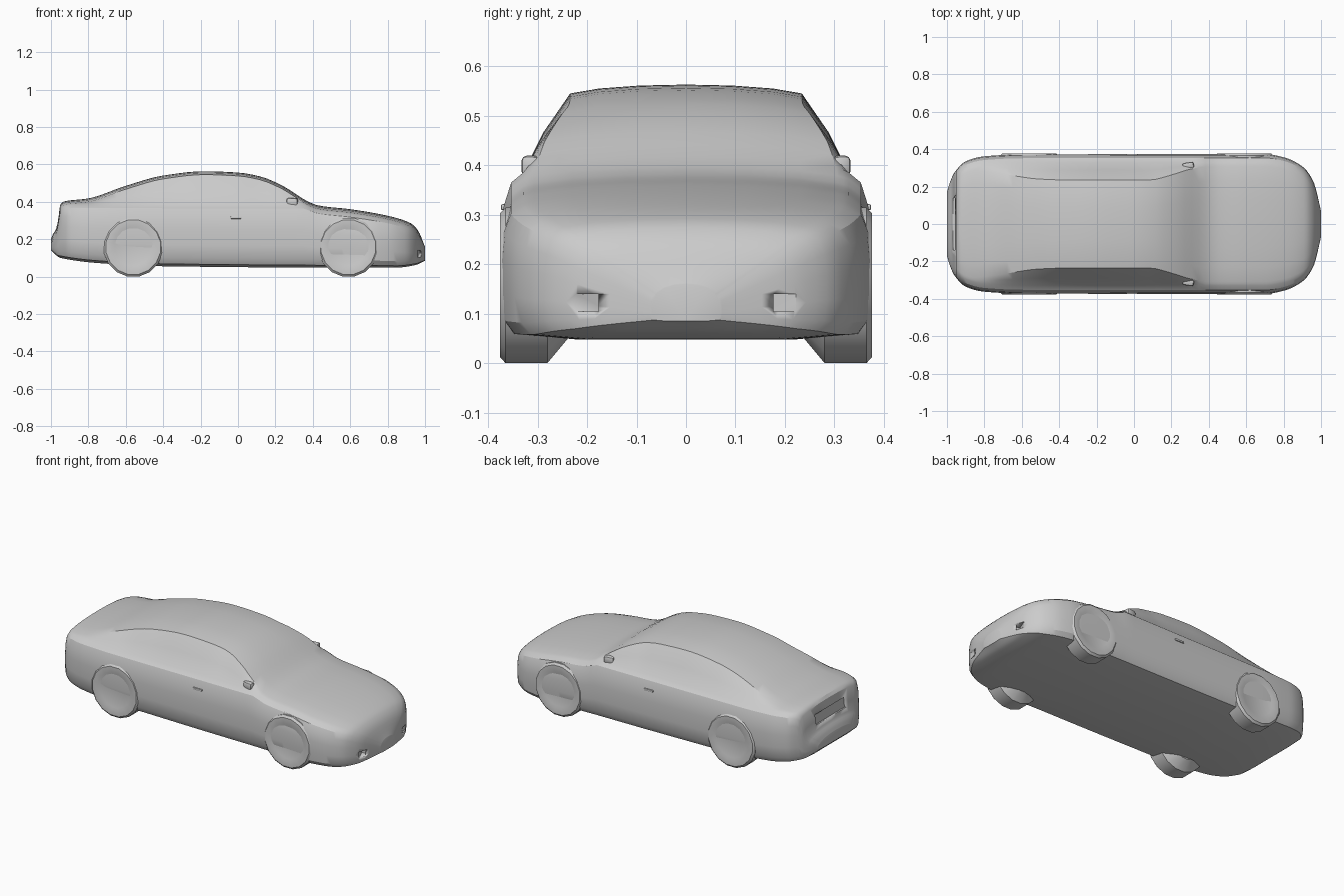
import bpy, bmesh, math
from mathutils import Matrix, Vector

cube = bpy.data.objects.get("Cube")
if cube:
    bpy.data.objects.remove(cube, do_unlink=True)

grey = bpy.data.materials.new("plain grey")
grey.use_nodes = True
grey.diffuse_color = (0.6, 0.6, 0.6, 1)
grey.node_tree.nodes["Principled BSDF"].inputs["Base Color"].default_value = (0.6, 0.6, 0.6, 1)


def make_object(name, bm, smooth_angle=30):
    bmesh.ops.recalc_face_normals(bm, faces=bm.faces)
    mesh = bpy.data.meshes.new(name)
    bm.to_mesh(mesh)
    bm.free()
    mesh.materials.append(grey)
    obj = bpy.data.objects.new(name, mesh)
    bpy.context.collection.objects.link(obj)
    if smooth_angle:
        bpy.ops.object.select_all(action="DESELECT")
        obj.select_set(True)
        bpy.context.view_layer.objects.active = obj
        bpy.ops.object.shade_smooth_by_angle(angle=math.radians(smooth_angle))
    return obj


def smooth_curve(points):
    """Monotone cubic through (x, value) points."""
    xs, vs = zip(*points)
    slopes = [(vs[i + 1] - vs[i]) / (xs[i + 1] - xs[i]) for i in range(len(xs) - 1)]
    tangents = [slopes[0]]
    for a, b in zip(slopes, slopes[1:]):
        tangents.append(2 * a * b / (a + b) if a * b > 0 else 0)
    tangents.append(slopes[-1])

    def value(x):
        x = min(max(x, xs[0]), xs[-1])
        i = max(k for k in range(len(slopes)) if xs[k] <= x)
        h = xs[i + 1] - xs[i]
        t = (x - xs[i]) / h
        return (vs[i] * (1 + 2 * t) * (1 - t) ** 2 + tangents[i] * h * t * (1 - t) ** 2
                + vs[i + 1] * t * t * (3 - 2 * t) + tangents[i + 1] * h * t * t * (t - 1))
    return value


# Long profiles of the body: centre line, underside, plan width, roof edge
top = smooth_curve([(-1, .2), (-.99, .225), (-.97, .26), (-.95, .385), (-.93, .402), (-.8, .418),
                    (-.6, .485), (-.4, .54), (-.18, .563), (0, .556), (.12, .535), (.22, .495),
                    (.43, .38), (.6, .36), (.8, .325), (.92, .287), (.96, .25), (1, .16)])
bottom = smooth_curve([(-1, .14), (-.95, .1), (-.72, .07), (-.4, .055), (.45, .048), (.85, .048),
                       (.95, .062), (1, .085)])
width = smooth_curve([(-1, .17), (-.985, .22), (-.96, .275), (-.9, .335), (-.8, .362), (-.6, .372),
                      (.7, .374), (.8, .357), (.9, .308), (.96, .225), (1, .07)])
roof_edge = smooth_curve([(-1, .3), (-.75, .275), (-.5, .24), (-.3, .234), (.08, .235), (.2, .262),
                          (.3, .293), (.42, .31), (1, .31)])


def section(x):
    """Half cross-section, from the underside centre to the roof centre."""
    w, low, high = width(x), bottom(x), top(x)
    belt = min(.385, high - .025)
    edge_w, edge_z = min(roof_edge(x), .82 * w), high - .018
    side = belt - low
    return [(0, low), (.6 * w, low), (.93 * w, low + .04 * side), (.985 * w, low + .14 * side),
            (w, low + .35 * side), (w, low + .6 * side), (.985 * w, low + .8 * side),
            (.945 * w, low + .94 * side), (.88 * w, belt),
            ((.88 * w + edge_w) / 2 + .05 * (edge_z - belt), (belt + edge_z) / 2),
            (edge_w, edge_z), (.75 * edge_w, high - .008), (.4 * edge_w, high - .002), (0, high)]


# Body shell
bm = bmesh.new()
rings = []
count = 80
for i in range(count + 1):
    x = math.sin(math.pi * (i / count - .5))
    half = section(x)
    loop = half + [(-y, z) for y, z in half[-2:0:-1]]
    rings.append([bm.verts.new((x, y, z)) for y, z in loop])
for a, b in zip(rings, rings[1:]):
    for k in range(len(a)):
        n = (k + 1) % len(a)
        bm.faces.new((a[k], a[n], b[n], b[k]))
bm.faces.new(rings[0])
bm.faces.new(rings[-1])
body = make_object("body_shell", bm)


def box(name, centre, size, turn=0, tilt=0, bevel=0):
    bm = bmesh.new()
    bmesh.ops.create_cube(bm, size=1, matrix=Matrix.Diagonal((*size, 1)))
    if bevel:
        bmesh.ops.bevel(bm, geom=bm.edges[:], offset=bevel, segments=2, affect="EDGES", profile=.5)
    bm.transform(Matrix.Translation(Vector(centre)) @ Matrix.Rotation(turn, 4, "Z")
                 @ Matrix.Rotation(tilt, 4, "Y"))
    return make_object(name, bm)


def carve(cutter):
    cutter.hide_render = True
    cutter.hide_viewport = True
    mod = body.modifiers.new(cutter.name, "BOOLEAN")
    mod.operation = "DIFFERENCE"
    mod.solver = "EXACT"
    mod.object = cutter


# Rear plate recess and front bumper intakes
carve(box("rear_recess_cutter", (-.975, 0, .305), (.04, .28, .06), tilt=.1))
for side in (1, -1):
    carve(box("intake_cutter", (.97, side * .205, .122), (.03, .12, .035), turn=-side * .38))


def wheel(name, x, side):
    """Faceted wheel with a tapered inner side and a shallow dished face."""
    bm = bmesh.new()
    profile = [(.235, .105), (.28, .16), (.365, .16), (.376, .148), (.376, .115), (.371, .1)]
    sides = 16
    loops = []
    for y, r in profile:
        angles = [2 * math.pi * (k + .5) / sides for k in range(sides)]
        loops.append([bm.verts.new((x + r * math.cos(a), side * y, .157 + r * math.sin(a)))
                      for a in angles])
    for a, b in zip(loops, loops[1:]):
        for k in range(sides):
            n = (k + 1) % sides
            bm.faces.new((a[k], a[n], b[n], b[k]))
    bm.faces.new(loops[0])
    bm.faces.new(loops[-1])
    make_object(name, bm, 25)


# Parts on both sides
for side, label in ((1, "right"), (-1, "left")):
    wheel("front_wheel_" + label, .59, side)
    wheel("rear_wheel_" + label, -.56, side)
    box("mirror_" + label, (.29, side * .312, .398), (.06, .035, .042), turn=side * .15, bevel=.01)
    box("door_handle_" + label, (-.01, side * .368, .315), (.06, .012, .012), bevel=.003)
